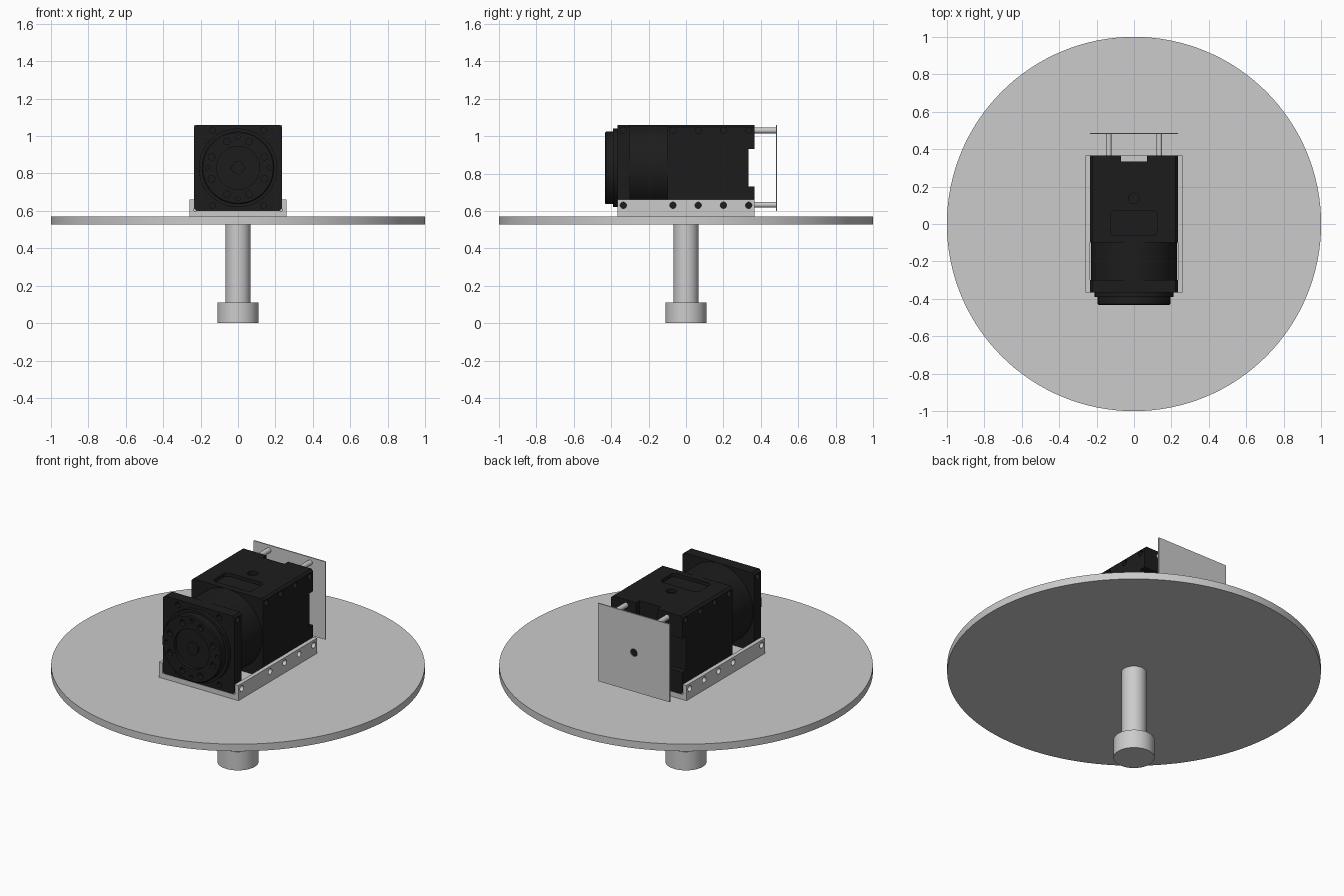
import bpy, bmesh, math
from mathutils import Matrix

if "Cube" in bpy.data.objects:
    bpy.data.objects.remove(bpy.data.objects["Cube"])

AXIS_Z = 0.83
ROT = {'X': Matrix.Rotation(math.pi / 2, 4, 'Y'),
       'Y': Matrix.Rotation(math.pi / 2, 4, 'X'),
       'Z': Matrix.Identity(4)}

black = bpy.data.materials.new("black_anodised")
black.diffuse_color = (0.012, 0.012, 0.012, 1)
black.use_nodes = True
black.node_tree.nodes["Principled BSDF"].inputs["Base Color"].default_value = black.diffuse_color


def finish(bm, name):
    mesh = bpy.data.meshes.new(name)
    bmesh.ops.recalc_face_normals(bm, faces=bm.faces)
    bm.to_mesh(mesh)
    bm.free()
    obj = bpy.data.objects.new(name, mesh)
    bpy.context.collection.objects.link(obj)
    return obj


def box(name, x0, x1, y0, y1, z0, z1, bevel=0, axis=None, segments=1):
    """Box by its limits; bevels the edges running along one axis."""
    bm = bmesh.new()
    bmesh.ops.create_cube(bm, size=1)
    for v in bm.verts:
        v.co.x = x1 if v.co.x > 0 else x0
        v.co.y = y1 if v.co.y > 0 else y0
        v.co.z = z1 if v.co.z > 0 else z0
    if bevel:
        i = 'XYZ'.index(axis)
        edges = [e for e in bm.edges if abs(e.verts[0].co[i] - e.verts[1].co[i]) > 1e-4]
        bmesh.ops.bevel(bm, geom=edges, offset=bevel, segments=segments, profile=0.5, affect='EDGES')
    return finish(bm, name)


def cyl(name, centre, radius, length, axis='Z', sides=64):
    bm = bmesh.new()
    bmesh.ops.create_cone(bm, cap_ends=True, segments=sides, radius1=radius, radius2=radius,
                          depth=length, matrix=Matrix.Translation(centre) @ ROT[axis])
    return finish(bm, name)


def cut(obj, cutters):
    for c in cutters:
        mod = obj.modifiers.new("cut", 'BOOLEAN')
        mod.operation, mod.solver, mod.object = 'DIFFERENCE', 'EXACT', c
    bpy.context.view_layer.objects.active = obj
    for mod in list(obj.modifiers):
        bpy.ops.object.modifier_apply(modifier=mod.name)
    for c in cutters:
        bpy.data.objects.remove(c)


def paint(obj):
    obj.data.materials.clear()
    obj.data.materials.append(black)


def side_holes(ys, zs, x, depth):
    return [cyl("cutter", (s * x, y, z), 0.017, depth, 'X', 24)
            for s in (-1, 1) for y in ys for z in zs]


# Stand: foot, column and round table
cyl("foot", (0, 0, 0.055), 0.11, 0.11)
cyl("column", (0, 0, 0.32), 0.067, 0.42)
cyl("round_table", (0, 0, 0.549), 1.0, 0.042, sides=128)

# U-shaped bracket with drilled side walls
HOLE_Y = (-0.335, -0.07, 0.065, 0.20, 0.335)
bracket = box("bracket", -0.26, 0.26, -0.367, 0.367, 0.57, 0.66)
cut(bracket, [box("cutter", -0.236, 0.236, -0.5, 0.5, 0.599, 0.8)]
    + side_holes(HOLE_Y, (0.63,), 0.25, 0.06))

# Square front plate
plate = box("front_plate", -0.234, 0.234, -0.367, -0.30, 0.6, 1.06, 0.012, 'Y')
cut(plate, side_holes(HOLE_Y[:1], (0.63, 1.03), 0.234, 0.05)
    + [cyl("cutter", (x, -0.367, z), 0.016, 0.05, 'Y', 24)
       for x in (-0.135, 0.135) for z in (0.63, 1.03)])
paint(plate)

# Round neck between plate and rear housing
neck = cyl("round_neck", (0, -0.2, AXIS_Z), 0.229, 0.21, 'Y', 96)
paint(neck)

# Rear housing: cross-shaped groove at the back, recess and hole on top
housing = box("rear_housing", -0.234, 0.234, -0.10, 0.367, 0.6, 1.06, 0.012, 'Y')
cut(housing, [box("cutter", -0.4, 0.4, 0.333, 0.5, 0.73, 0.93),
              box("cutter", -0.07, 0.07, 0.333, 0.5, 0.4, 1.2),
              box("cutter", -0.125, 0.125, -0.062, 0.07, 1.04, 1.1, 0.025, 'Z', 4),
              cyl("cutter", (0, 0.137, 1.06), 0.028, 0.04, 'Z', 32)]
    + side_holes(HOLE_Y[1:], (0.63, 1.03), 0.234, 0.05))
paint(housing)

# Turned front flange with recessed face, hub and bolt circle
profile = [(0, -0.425), (0.035, -0.425), (0.035, -0.412), (0.115, -0.412), (0.115, -0.434),
           (0.188, -0.434), (0.194, -0.428), (0.194, -0.39), (0.21, -0.39), (0.21, -0.36), (0, -0.36)]
bm = bmesh.new()
verts = [bm.verts.new((r, y, AXIS_Z)) for r, y in profile]
edges = [bm.edges.new(p) for p in zip(verts, verts[1:])]
bmesh.ops.spin(bm, geom=verts + edges, cent=(0, 0, AXIS_Z), axis=(0, 1, 0),
               angle=math.tau, steps=96, use_merge=True)
bmesh.ops.remove_doubles(bm, verts=bm.verts, dist=1e-4)
flange = finish(bm, "front_flange")
bolts = []
for i in range(8):
    a = math.radians(22.5 + 45 * i)
    bolts.append(cyl("cutter", (0.153 * math.cos(a), -0.434, AXIS_Z + 0.153 * math.sin(a)),
                     0.018, 0.05, 'Y', 24))
for i in range(4):
    a = math.pi / 2 * i
    bolts.append(cyl("cutter", (0.165 * math.cos(a), -0.434, AXIS_Z + 0.165 * math.sin(a)),
                     0.011, 0.04, 'Y', 16))
cut(flange, bolts)
paint(flange)

# Thin back plate held on four standoffs
back = box("back_plate", -0.234, 0.234, 0.48, 0.487, 0.6, 1.06)
cut(back, [cyl("cutter", (0, 0.48, AXIS_Z), 0.022, 0.1, 'Y', 32)])
for x in (-0.135, 0.135):
    for z in (0.633, 1.03):
        cyl("standoff", (x, 0.422, z), 0.015, 0.116, 'Y', 32)

# Smooth round surfaces, keep edges sharp
bpy.ops.object.select_all(action='SELECT')
bpy.context.view_layer.objects.active = back
bpy.ops.object.shade_smooth_by_angle(angle=math.radians(30))
